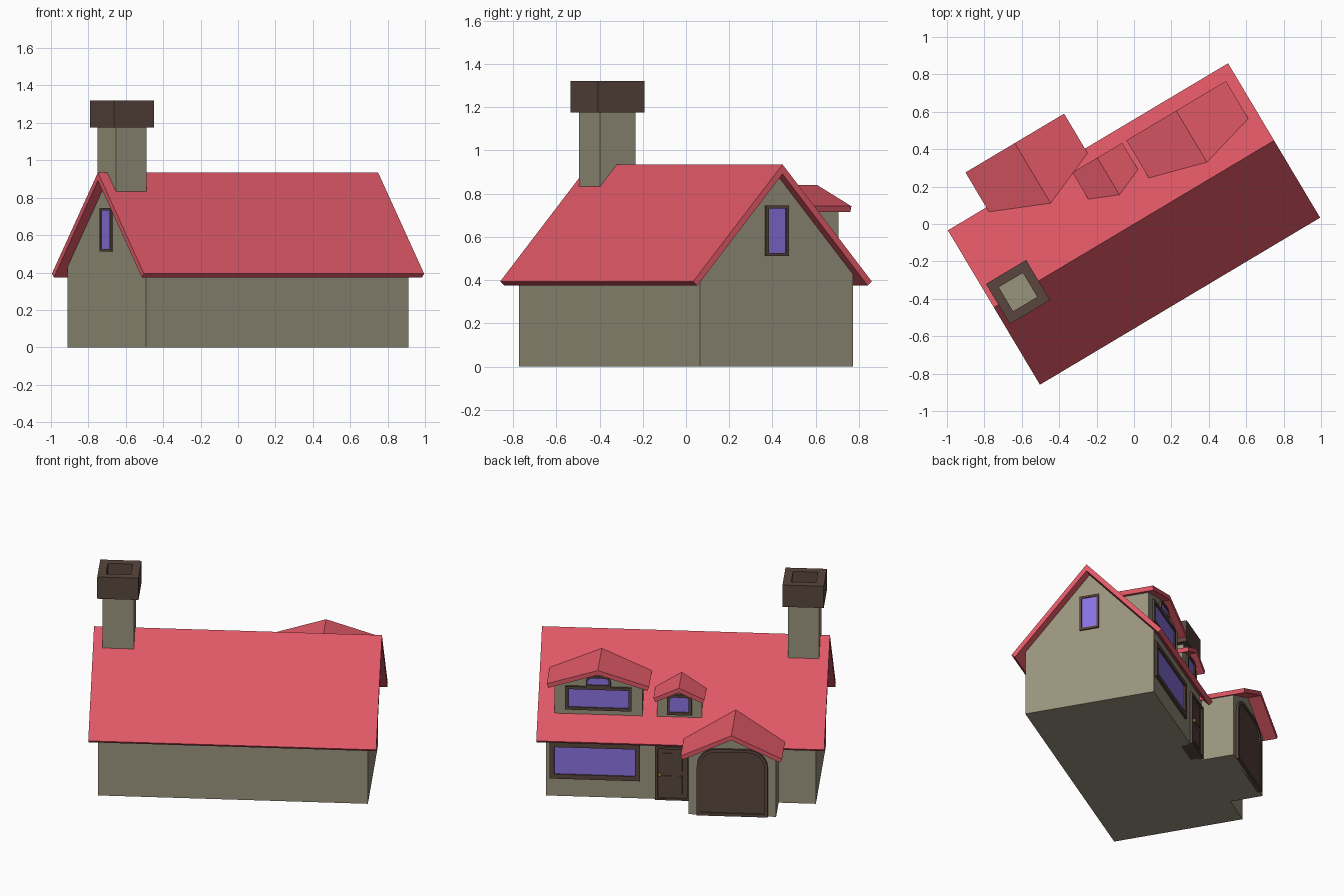
import bpy, bmesh
from math import radians, sin, cos, pi

if "Cube" in bpy.data.objects:
    bpy.data.objects.remove(bpy.data.objects["Cube"])

TURN = radians(30.8)          # the whole house is turned on its plot


def material(name, rgb):
    m = bpy.data.materials.new(name)
    m.diffuse_color = (*rgb, 1)
    m.use_nodes = True
    m.node_tree.nodes["Principled BSDF"].inputs["Base Color"].default_value = m.diffuse_color
    return m


ROOF = material("roof_red", (0.75, 0.10, 0.135))
WALL = material("wall_olive", (0.32, 0.295, 0.205))
WOOD = material("dark_wood", (0.10, 0.061, 0.048))
GLASS = material("violet_glass", (0.25, 0.17, 0.75))
BRASS = material("brass", (0.6, 0.4, 0.05))

# Place a profile point (h, k) at depth d along the chosen axis
PLACE = {"x": lambda h, k, d: (d, h, k),
         "y": lambda h, k, d: (h, d, k),
         "z": lambda h, k, d: (h, k, d)}


def finish(bm, name, mat):
    bmesh.ops.recalc_face_normals(bm, faces=bm.faces)
    me = bpy.data.meshes.new(name)
    bm.to_mesh(me)
    bm.free()
    me.materials.append(mat)
    ob = bpy.data.objects.new(name, me)
    ob.rotation_euler.z = TURN
    bpy.context.collection.objects.link(ob)
    return ob


def prism(name, pts, axis, d0, d1, mat):
    """Extrude a profile between two depths."""
    bm = bmesh.new()
    a, b = ([bm.verts.new(PLACE[axis](h, k, d)) for h, k in pts] for d in (d0, d1))
    bm.faces.new(a)
    bm.faces.new(b)
    for i in range(len(pts)):
        bm.faces.new((a[i - 1], a[i], b[i], b[i - 1]))
    return finish(bm, name, mat)


def ring(name, outer, inner, axis, d0, d1, mat):
    """Extrude a profile with a matching hole."""
    bm = bmesh.new()
    loops = [[bm.verts.new(PLACE[axis](h, k, d)) for h, k in pts]
             for pts, d in ((outer, d0), (outer, d1), (inner, d1), (inner, d0))]
    for j in range(4):
        p, q = loops[j - 1], loops[j]
        for i in range(len(outer)):
            bm.faces.new((p[i - 1], p[i], q[i], q[i - 1]))
    return finish(bm, name, mat)


def outline(c, hw, k0, k1, r=0.0, n=6):
    """Rectangle with optionally rounded upper corners."""
    pts = [(c - hw, k0), (c + hw, k0)]
    if r <= 0:
        return pts + [(c + hw, k1), (c - hw, k1)]
    for side, start in ((1, 0), (-1, pi / 2)):
        for i in range(n + 1):
            a = start + i * pi / 2 / n
            pts.append((c + side * (hw - r) + r * cos(a), k1 - r + r * sin(a)))
    return pts


def framed(name, axis, face, c, hw, k0, k1, r=0.0, t=0.018, out=0.014, fill=GLASS):
    """Frame ring plus slightly recessed pane; out is signed away from the wall."""
    inner = outline(c, hw - t, k0 + t, k1 - t, r - t if r else 0)
    ring(name + "_frame", outline(c, hw, k0, k1, r), inner, axis, face - out, face + out, WOOD)
    prism(name + "_pane", inner, axis, face - out, face + out * 0.4, fill)


def gable(c, hw, z0, eave, ridge):
    return [(c - hw, z0), (c + hw, z0), (c + hw, eave), (c, ridge), (c - hw, eave)]


def chevron(c, hw, eave, ridge, t):
    """Gable roof cross-section with square-cut eaves."""
    s = (ridge - eave) / hw
    low = hw - t * s / (1 + s * s)
    zl = ridge - t - s * low
    return [(c, ridge), (c + hw, eave), (c + low, zl), (c, ridge - t),
            (c - low, zl), (c - hw, eave)]


# Main house
prism("house_walls", gable(0, 0.411, 0, 0.428, 0.89), "x", -0.817, 0.817, WALL)
prism("main_roof", chevron(0, 0.4805, 0.394, 0.935, 0.044), "x", -0.872, 0.872, ROOF)

# Chimney: shaft and hollow cap on the ridge
CH = -0.719
prism("chimney_shaft", outline(CH, 0.095, -0.09, 0.10), "z", 0.80, 1.25, WALL)
ring("chimney_cap", outline(CH, 0.125, -0.12, 0.13), outline(CH, 0.075, -0.07, 0.08),
     "z", 1.175, 1.32, WOOD)


# Gabled extensions on the back: two dormers and the garage
def extension(name, c, wall_hw, roof_hw, z0, eave, ridge, back, wall_end, roof_end):
    t = 0.03
    s = (ridge - eave) / roof_hw
    top = ridge - t
    prism(name + "_walls", gable(c, wall_hw, z0, top - s * wall_hw, top), "y", back, wall_end, WALL)
    prism(name + "_roof", chevron(c, roof_hw, eave, ridge, t), "y", back, roof_end, ROOF)


extension("large_dormer", 0.504, 0.267, 0.31, 0.52, 0.742, 0.84, 0.084, 0.362, 0.405)
extension("small_dormer", 0.013, 0.135, 0.155, 0.52, 0.666, 0.739, 0.172, 0.362, 0.405)
extension("garage", -0.326, 0.265, 0.307, 0.0, 0.425, 0.57, 0.323, 0.615, 0.698)

# Windows
framed("large_dormer_window", "y", 0.362, 0.504, 0.20, 0.56, 0.715)
framed("large_dormer_top_window", "y", 0.362, 0.504, 0.075, 0.715, 0.785, r=0.04, t=0.012)
framed("small_dormer_window", "y", 0.362, 0.013, 0.075, 0.545, 0.68, r=0.04)
framed("long_window", "y", 0.411, 0.522, 0.275, 0.12, 0.36, t=0.03)
for side, face in (("right", 0.817), ("left", -0.817)):
    framed(side + "_gable_window", "x", face, 0, 0.061, 0.512, 0.745, t=0.014,
           out=0.01 if face > 0 else -0.01)

# Garage door with rounded top
framed("garage_door", "y", 0.615, -0.326, 0.215, 0.0, 0.445, r=0.12, t=0.02, fill=WOOD)

# Front door: slab, frame, two raised panels and a knob
DC = 0.052
prism("door_slab", outline(DC, 0.09, 0, 0.34), "y", 0.35, 0.417, WOOD)
ring("door_frame", outline(DC, 0.103, 0, 0.355), outline(DC, 0.088, 0.012, 0.34),
     "y", 0.40, 0.427, WOOD)
for name, k0, k1 in (("lower", 0.04, 0.16), ("upper", 0.19, 0.31)):
    prism(name + "_door_panel", outline(DC, 0.06, k0, k1), "y", 0.41, 0.421, WOOD)
bm = bmesh.new()
bmesh.ops.create_icosphere(bm, subdivisions=2, radius=0.011)
bmesh.ops.translate(bm, verts=bm.verts, vec=(DC + 0.075, 0.43, 0.17))
finish(bm, "door_knob", BRASS)
